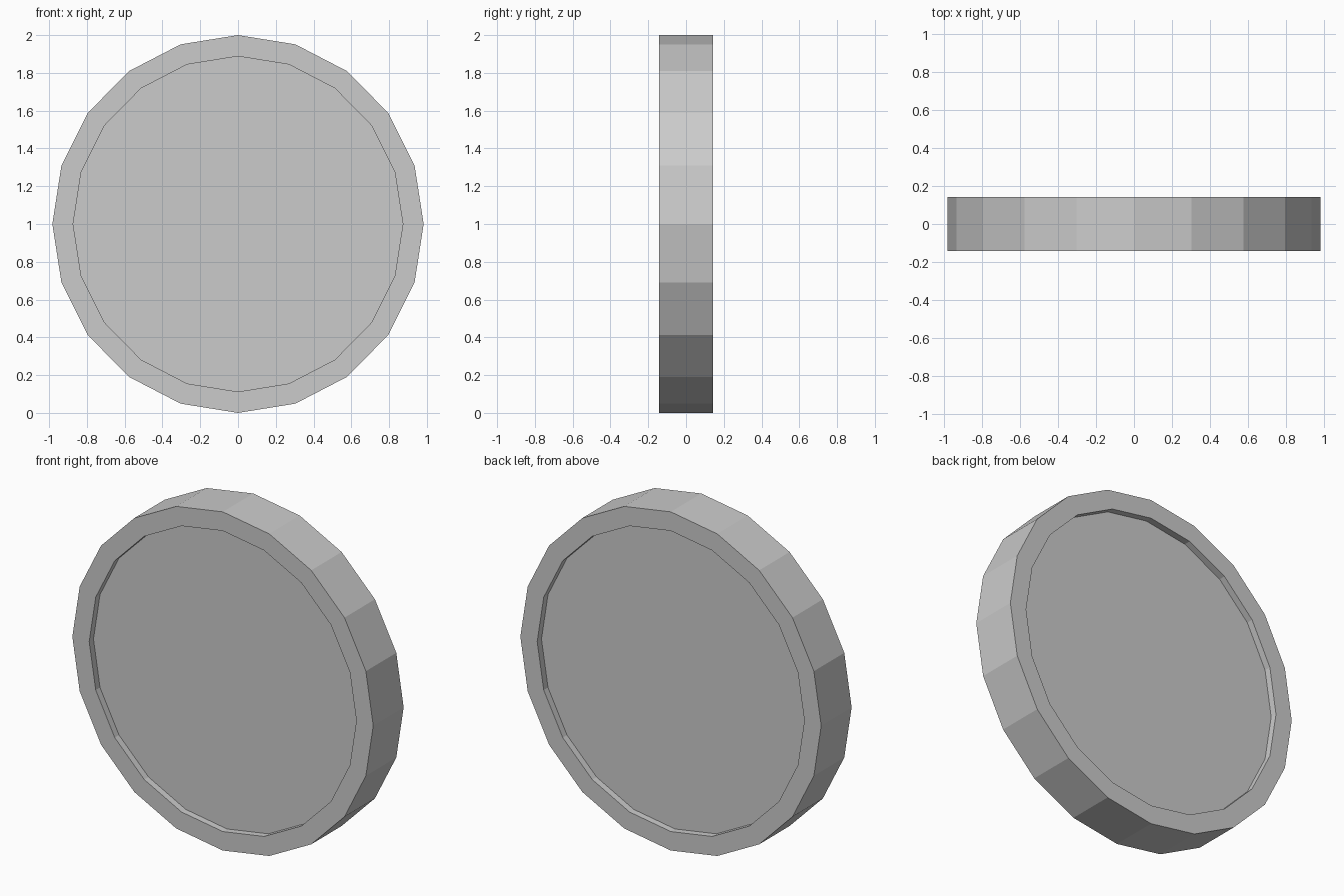
import bpy, bmesh
from mathutils import Matrix, Vector

if "Cube" in bpy.data.objects:
    bpy.data.objects.remove(bpy.data.objects["Cube"])

SIDES = 20
HALF_X, HALF_Z, HALF_Y = 0.983, 1.0, 0.142
INNER = 0.888      # recess size relative to the rim
DEPTH = 0.04       # recess depth on both faces

bm = bmesh.new()
# Twenty-sided disc
bmesh.ops.create_cone(bm, cap_ends=True, segments=SIDES, radius1=1, radius2=1, depth=2)
caps = [f for f in bm.faces if len(f.verts) == SIDES]

# Raised rim around a recessed panel, front and back
for cap in caps:
    sign = 1 if cap.calc_center_median().z > 0 else -1
    panel = bmesh.ops.extrude_discrete_faces(bm, faces=[cap])["faces"][0]
    bmesh.ops.scale(bm, vec=(INNER, INNER, 1), verts=panel.verts)
    panel = bmesh.ops.extrude_discrete_faces(bm, faces=[panel])["faces"][0]
    bmesh.ops.translate(bm, vec=(0, 0, -sign * DEPTH / HALF_Y), verts=panel.verts)

# Stand upright at its final size
bmesh.ops.scale(bm, vec=(HALF_X, HALF_Z, HALF_Y), verts=bm.verts)
bmesh.ops.rotate(bm, cent=(0, 0, 0), matrix=Matrix.Rotation(1.5707963, 3, 'X'), verts=bm.verts)
bmesh.ops.translate(bm, vec=Vector((0, 0, HALF_Z)), verts=bm.verts)
bmesh.ops.remove_doubles(bm, verts=bm.verts, dist=1e-5)
bmesh.ops.recalc_face_normals(bm, faces=bm.faces)

mesh = bpy.data.meshes.new("rimmed_disc")
bm.to_mesh(mesh)
bm.free()
bpy.context.collection.objects.link(bpy.data.objects.new("rimmed_disc", mesh))
